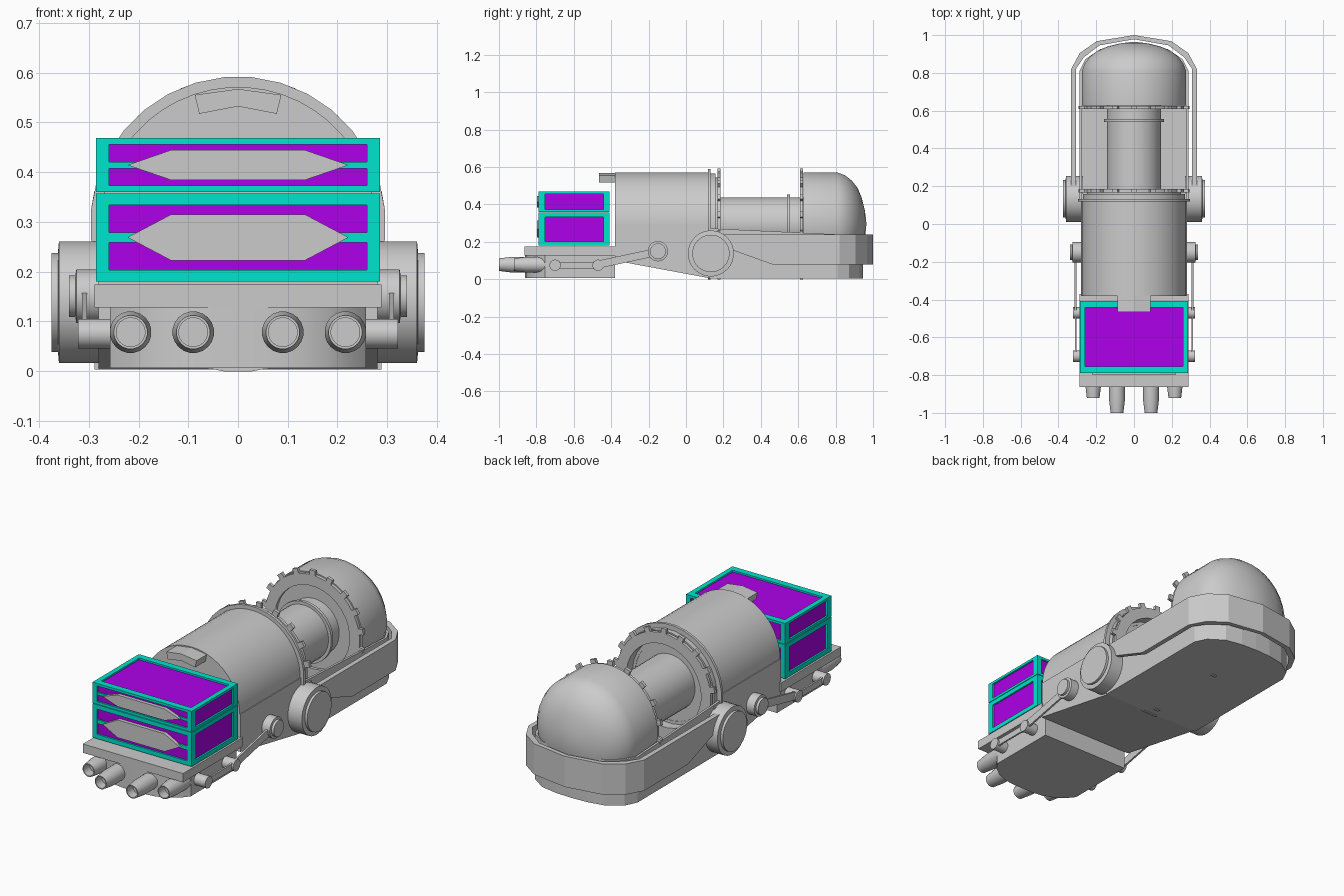
import bpy, bmesh
from math import sin, cos, pi, radians
from mathutils import Vector, Matrix

if "Cube" in bpy.data.objects:
    bpy.data.objects.remove(bpy.data.objects["Cube"])

ZC = 0.295  # height of the drum axis


def finish(name, bm, mat=None, smooth=False):
    bmesh.ops.remove_doubles(bm, verts=bm.verts, dist=1e-5)
    bmesh.ops.recalc_face_normals(bm, faces=bm.faces)
    me = bpy.data.meshes.new(name)
    bm.to_mesh(me)
    bm.free()
    ob = bpy.data.objects.new(name, me)
    bpy.context.collection.objects.link(ob)
    if mat:
        me.materials.append(mat)
    if smooth:
        bpy.ops.object.select_all(action='DESELECT')
        ob.select_set(True)
        bpy.context.view_layer.objects.active = ob
        bpy.ops.object.shade_smooth_by_angle(angle=radians(25))
    return ob


def lathe(name, prof, centre, axis='y', n=32, closed=False, cut_z=None):
    """Revolve (radius, offset) points about an x or y axis."""
    bm = bmesh.new()
    c = Vector(centre)
    rings = []
    for r, t in prof:
        ring = []
        for i in range(n):
            a = 2 * pi * (i + 0.5) / n
            u, v = r * sin(a), r * cos(a)
            ring.append(bm.verts.new(c + Vector((u, t, v) if axis == 'y' else (t, u, v))))
        rings.append(ring)
    pairs = list(zip(rings, rings[1:])) + ([(rings[-1], rings[0])] if closed else [])
    for a, b in pairs:
        for i in range(n):
            j = (i + 1) % n
            bm.faces.new((a[i], a[j], b[j], b[i]))
    if cut_z is not None:
        bmesh.ops.bisect_plane(bm, geom=bm.verts[:] + bm.edges[:] + bm.faces[:], plane_co=(0, 0, cut_z),
                               plane_no=(0, 0, -1), clear_outer=True)
    return finish(name, bm, smooth=True)


def prism(name, pts, axis, lo, hi, smooth=False):
    """Extrude a 2D outline along an axis."""
    put = {'x': lambda p, t: (t, p[0], p[1]), 'y': lambda p, t: (p[0], t, p[1]),
           'z': lambda p, t: (p[0], p[1], t)}[axis]
    bm = bmesh.new()
    a = [bm.verts.new(put(p, lo)) for p in pts]
    b = [bm.verts.new(put(p, hi)) for p in pts]
    bm.faces.new(a)
    bm.faces.new(b)
    for i in range(len(pts)):
        j = (i + 1) % len(pts)
        bm.faces.new((a[i], a[j], b[j], b[i]))
    return finish(name, bm, smooth=smooth)


def boxes(name, items, mat=None):
    """Several boxes (x0, x1, y0, y1, z0, z1) in one object."""
    bm = bmesh.new()
    for x0, x1, y0, y1, z0, z1 in items:
        m = Matrix.Translation(((x0 + x1) / 2, (y0 + y1) / 2, (z0 + z1) / 2))
        bmesh.ops.create_cube(bm, size=1, matrix=m @ Matrix.Diagonal((x1 - x0, y1 - y0, z1 - z0, 1)))
    return finish(name, bm, mat)


def material(name, col):
    m = bpy.data.materials.new(name)
    m.diffuse_color = (*col, 1)
    m.use_nodes = True
    m.node_tree.nodes["Principled BSDF"].inputs["Base Color"].default_value = m.diffuse_color
    return m


teal = material("teal", (0.0, 0.78, 0.62))
purple = material("purple", (0.42, 0.0, 0.82))
axis_c = (0, 0, ZC)

# Front drum (upper half) with its flanks and sloping underside
lathe("drum", [(0, -0.38), (0.276, -0.38), (0.276, 0.13), (0, 0.13)], axis_c, n=48, cut_z=ZC - 0.01)
prism("drum_flanks", [(-0.38, 0.10), (0.13, 0.005), (0.13, ZC), (-0.38, ZC)], 'x', -0.28, 0.28)
prism("drum_handle", [(-0.087, 0.555), (-0.078, 0.517), (0, 0.532), (0.078, 0.517), (0.087, 0.555),
                      (0, 0.567)], 'y', -0.465, -0.36)

# Drum collar, and the toothed rings facing each other
lathe("drum_collar", [(0.2, 0.118), (0.297, 0.118), (0.297, 0.132), (0.2, 0.132)], axis_c, closed=True)
for name, y0, y1 in (("front_ring_a", 0.132, 0.158), ("front_ring_b", 0.168, 0.184), ("rear_ring", 0.61, 0.626)):
    lathe(name, [(0.215, y0), (0.272, y0), (0.272, y1), (0.215, y1)], axis_c, closed=True)
    bm = bmesh.new()
    for i in range(18 if name != "front_ring_a" else 0):
        rot = Matrix.Rotation(2 * pi * i / 18, 4, 'Y')
        m = Matrix.Translation(axis_c) @ rot @ Matrix.Translation((0, (y0 + y1) / 2, 0.279))
        bmesh.ops.create_cube(bm, size=1, matrix=m @ Matrix.Diagonal((0.03, y1 - y0, 0.034, 1)))
    if bm.verts:
        finish(name + "_teeth", bm)
lathe("ring_spacer", [(0.215, 0.15), (0.25, 0.15), (0.25, 0.175), (0.215, 0.175)], axis_c, closed=True)

# Central shaft
lathe("shaft", [(0, 0.12), (0.143, 0.12), (0.143, 0.65), (0, 0.65)], axis_c)
lathe("shaft_collar", [(0.14, 0.54), (0.159, 0.54), (0.159, 0.556), (0.14, 0.556)], axis_c, closed=True)

# Rear dome
lathe("rear_dome", [(0, 0.628), (0.277, 0.628), (0.277, 0.81), (0.262, 0.85), (0.235, 0.885), (0.195, 0.917),
                    (0.14, 0.94), (0.07, 0.957), (0, 0.965)], axis_c, n=32)

# Open-topped base tray below shaft and dome
half = [(0.288, 0.13), (0.288, 0.81), (0.258, 0.872), (0.18, 0.925), (0.09, 0.942)]
plan = half + [(0, 0.946)] + [(-x, y) for x, y in reversed(half)]
bm = bmesh.new()
low = [bm.verts.new((x, y, 0.003)) for x, y in plan]
top = [bm.verts.new((x, y, 0.272 if y < 0.2 else 0.24)) for x, y in plan]
bm.faces.new(low)
for i in range(len(plan) - 1):
    bm.faces.new((low[i], low[i + 1], top[i + 1], top[i]))
tray = finish("base_tray", bm)
sol = tray.modifiers.new("thickness", 'SOLIDIFY')
sol.thickness = 0.012
sol.offset = -1

# Guard band around the rear
half = [(0.333, 0.18, 0.17), (0.333, 0.25, 0.155), (0.333, 0.46, 0.08), (0.333, 0.82, 0.08),
        (0.287, 0.905, 0.08), (0.197, 0.968, 0.08)]
path = half + [(0, 1.0, 0.08)] + [(-x, y, z) for x, y, z in reversed(half)]
bm = bmesh.new()
low = [bm.verts.new(p) for p in path]
top = [bm.verts.new((x, y, 0.24)) for x, y, z in path]
inner = [bm.verts.new((x * 0.925, y - (0.022 if y > 0.83 else 0), z)) for x, y, z in path]
inner_t = [bm.verts.new((v.co.x, v.co.y, 0.24)) for v in inner]
for i in range(len(path) - 1):
    j = i + 1
    for a, b in ((low, top), (top, inner_t), (inner_t, inner), (inner, low)):
        bm.faces.new((a[i], a[j], b[j], b[i]))
for i in (0, -1):
    bm.faces.new((low[i], top[i], inner_t[i], inner[i]))
finish("guard_band", bm)

# Front platform and round-fronted block below it
boxes("platform", [(-0.288, 0.288, -0.863, -0.37, 0.128, 0.174)])
half = [(0.257, -0.38), (0.257, -0.755), (0.225, -0.795), (0.18, -0.828), (0.12, -0.852), (0.06, -0.86)]
prism("front_block", half + [(-x, y) for x, y in reversed(half)], 'z', 0.006, 0.13, smooth=True)

# Side fittings and nozzles
for s, side in ((1, "right"), (-1, "left")):
    def wheel(name, y, z, prof):
        lathe(f"{side}_{name}", [(r, s * x) for r, x in prof], (0, y, z), 'x', 28)

    wheel("pivot_wheel", 0.133, 0.138, [(0, 0.27), (0.123, 0.27), (0.123, 0.36), (0.1, 0.362), (0.1, 0.375),
                                        (0, 0.375)])
    wheel("link_wheel", -0.15, 0.15, [(0, 0.27), (0.054, 0.27), (0.054, 0.325), (0.042, 0.327), (0.042, 0.34),
                                      (0, 0.34)])
    for k, y in enumerate((-0.70, -0.47)):
        wheel(f"peg_{k}", y, 0.075, [(0, 0.25), (0.03, 0.25), (0.03, 0.322), (0, 0.322)])
    prism(f"{side}_link_bar", [(-0.70, 0.05), (-0.66, 0.058), (-0.51, 0.058), (-0.47, 0.05), (-0.47, 0.1),
                               (-0.51, 0.09), (-0.66, 0.09), (-0.70, 0.1)], 'x', s * 0.304, s * 0.313)
    prism(f"{side}_link_arm", [(-0.47, 0.062), (-0.45, 0.062), (-0.14, 0.128), (-0.15, 0.168), (-0.47, 0.1)],
          'x', s * 0.304, s * 0.314)
    for nm, x, y0, y1 in (("inner", 0.09, -0.82, -1.0), ("outer", 0.216, -0.75, -0.92)):
        lathe(f"{side}_{nm}_nozzle", [(0, y0), (0.042, y0), (0.042, y1 + 0.065), (0.034, y1), (0.029, y1),
                                      (0.029, y1 + 0.05), (0, y1 + 0.05)], (s * x, 0, 0.078), 'y', 20)

# Two stacked crates: teal frame, purple panels, grey plaque
X, Y0, Y1 = 0.285, -0.788, -0.408
for name, z0, z1, hh in (("lower", 0.18, 0.357, 0.046), ("upper", 0.36, 0.468, 0.03)):
    tx, ty, tz = 0.026, 0.034, 0.023 if name == "lower" else 0.013
    zm = (z0 + z1) / 2
    bars = []
    for za, zb in ((z0, z0 + tz), (z1 - tz, z1)):
        bars += [(-X, X, Y0, Y0 + ty, za, zb), (-X, X, Y1 - ty, Y1, za, zb)]
        bars += [(-X, -X + tx, Y0, Y1, za, zb), (X - tx, X, Y0, Y1, za, zb)]
    for xa, xb in ((-X, -X + tx), (X - tx, X)):
        bars += [(xa, xb, Y0, Y0 + ty, z0, z1), (xa, xb, Y1 - ty, Y1, z0, z1)]
    bars.append((-X + tx, X - tx, Y0 + 0.002, Y0 + 0.02, zm - hh * 0.22, zm + hh * 0.22))
    boxes(f"{name}_crate_frame", bars, teal)
    g = 0.009
    boxes(f"{name}_crate_panels", [(-X + g, X - g, Y0 + g, Y1 - g, z0 + g, z1 - g)], purple)
    prism(f"{name}_crate_plaque", [(-0.222, zm), (-0.135, zm + hh), (0.135, zm + hh), (0.222, zm),
                                   (0.135, zm - hh), (-0.135, zm - hh)], 'y', -0.797, -0.77)
